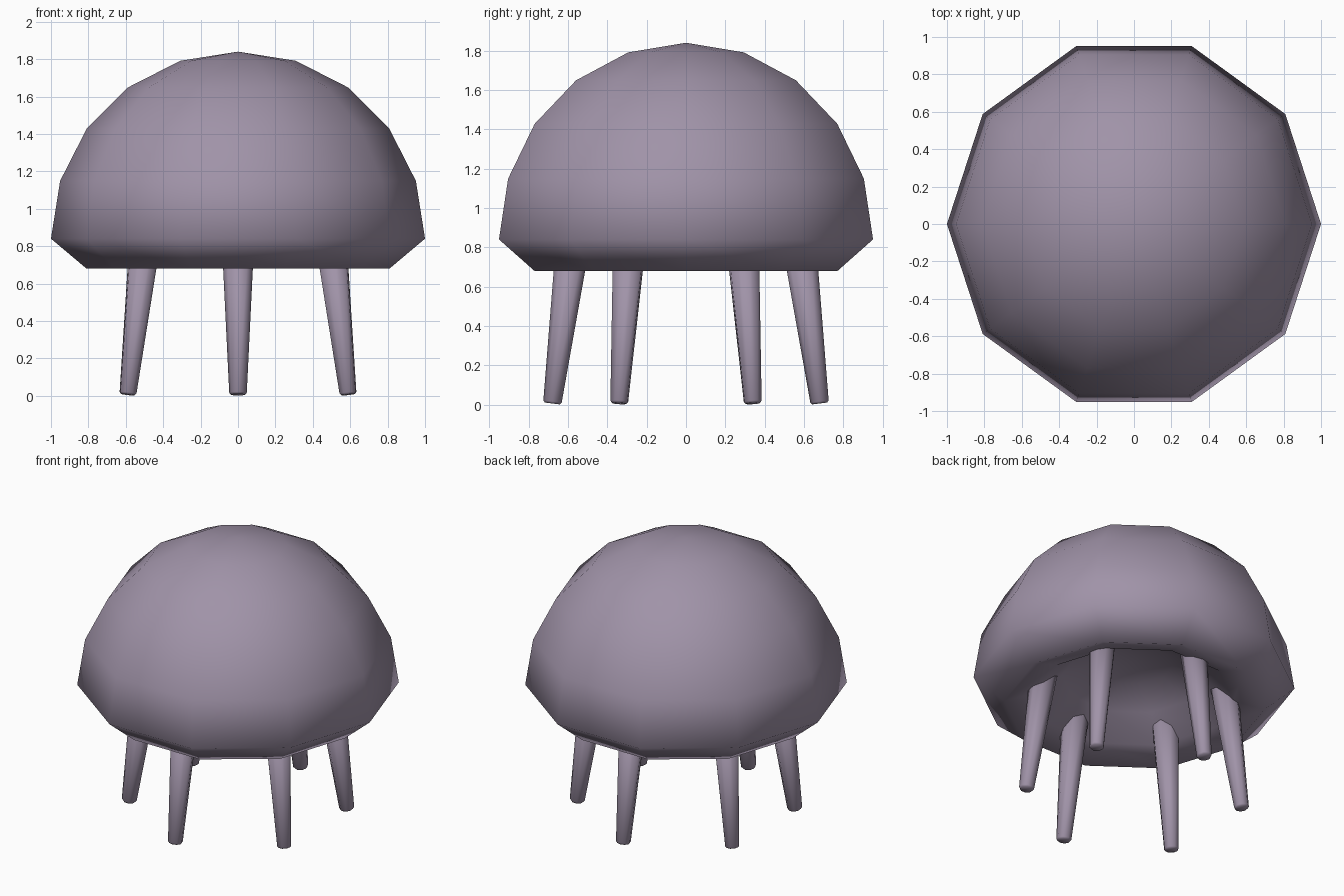
import bpy, bmesh, math
from mathutils import Vector

if "Cube" in bpy.data.objects:
    bpy.data.objects.remove(bpy.data.objects["Cube"])

mauve = bpy.data.materials.new("dusty_mauve")
mauve.diffuse_color = (0.352, 0.292, 0.392, 1)
mauve.use_nodes = True
mauve.node_tree.nodes["Principled BSDF"].inputs["Base Color"].default_value = mauve.diffuse_color


def finish(name, bm):
    """Turn a bmesh into a smooth-shaded object."""
    bmesh.ops.recalc_face_normals(bm, faces=bm.faces)
    mesh = bpy.data.meshes.new(name)
    bm.to_mesh(mesh)
    bm.free()
    mesh.materials.append(mauve)
    mesh.shade_smooth()
    obj = bpy.data.objects.new(name, mesh)
    bpy.context.collection.objects.link(obj)
    return obj


def ring(bm, center, radius, sides, u, v):
    return [bm.verts.new(center + radius * (u * math.cos(a) + v * math.sin(a)))
            for a in (2 * math.pi * i / sides for i in range(sides))]


def bridge(bm, a, b):
    for i in range(len(a)):
        j = (i + 1) % len(a)
        bm.faces.new((a[i], a[j], b[j], b[i]))


def fan(bm, loop, tip):
    for i in range(len(loop)):
        bm.faces.new((loop[i], loop[(i + 1) % len(loop)], tip))


# Dome: ten-sided hemisphere, tucked-in rim and hollow underside
X, Y = Vector((1, 0, 0)), Vector((0, 1, 0))
outer = [(math.cos(math.radians(t)), 0.84 + math.sin(math.radians(t)))
         for t in (72, 54, 36, 18, 0)]
hollow = [(0.81, 0.68), (0.62, 0.74), (0.45, 0.88), (0.24, 0.97)]
bm = bmesh.new()
loops = [ring(bm, Vector((0, 0, z)), r, 10, X, Y) for r, z in outer + hollow]
for a, b in zip(loops, loops[1:]):
    bridge(bm, a, b)
fan(bm, loops[0], bm.verts.new((0, 0, 1.84)))
fan(bm, loops[-1], bm.verts.new((0, 0, 1.0)))
finish("dome", bm)

# Legs: six tapered, slightly splayed legs sunk into the underside
for k in range(6):
    a = math.radians(30 + 60 * k)
    out = Vector((math.cos(a), math.sin(a), 0))
    side = Vector((-math.sin(a), math.cos(a), 0))
    foot, top = out * 0.68 + Vector((0, 0, 0.006)), out * 0.565 + Vector((0, 0, 0.9))
    axis = (top - foot).normalized()
    u = side.cross(axis)
    bm = bmesh.new()
    rings = [ring(bm, foot.lerp(top, t), r, 8, u, side)
             for t, r in ((0, 0.038), (0.012, 0.047), (1, 0.09))]
    bridge(bm, rings[0], rings[1])
    bridge(bm, rings[1], rings[2])
    bm.faces.new(rings[0])
    bm.faces.new(rings[2])
    finish(f"leg_{k + 1}", bm)
